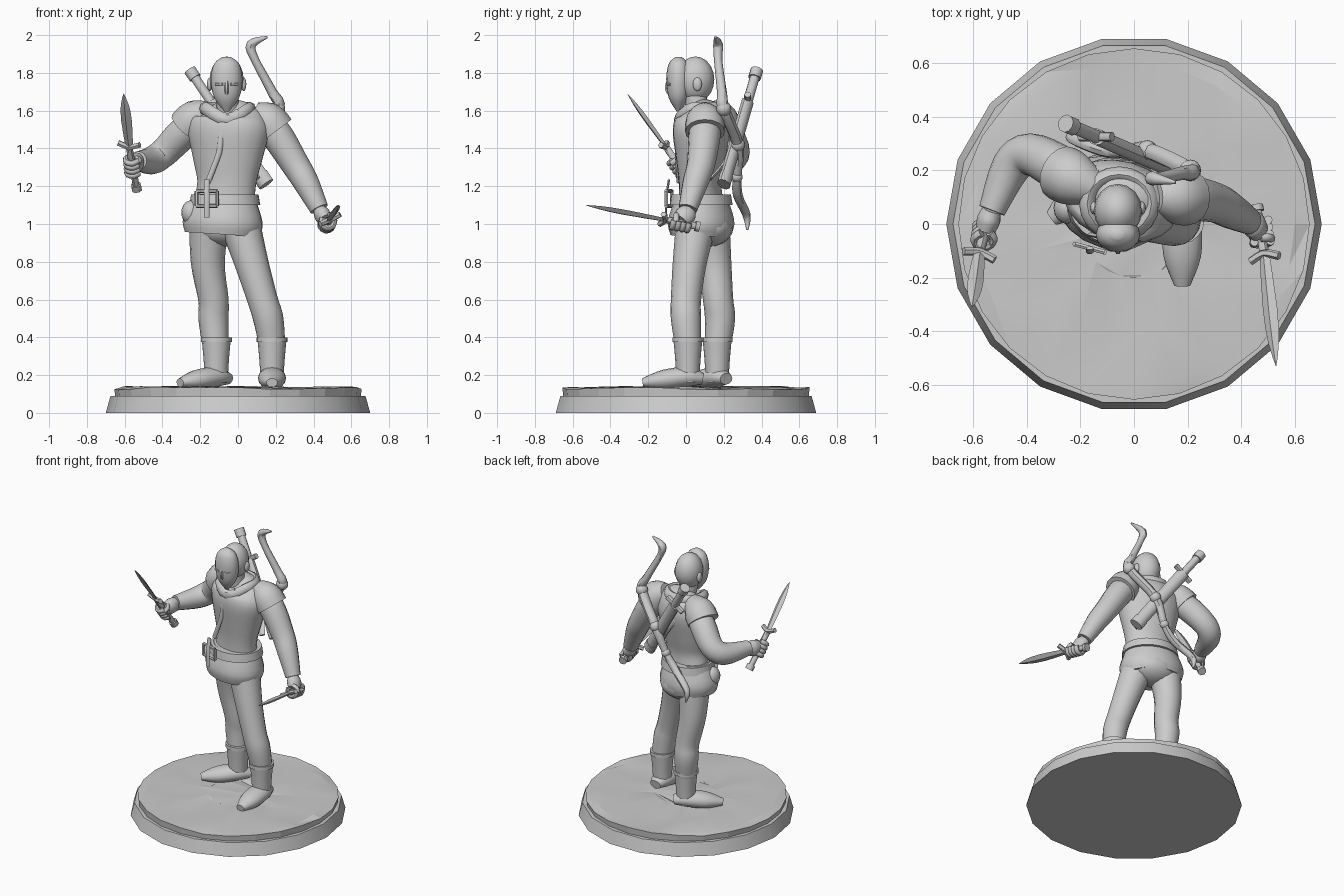
import bpy, bmesh, math, random
from mathutils import Vector, Matrix

random.seed(4)
cube = bpy.data.objects.get("Cube")
if cube:
    bpy.data.objects.remove(cube, do_unlink=True)

colour = (.6, .6, .6, 1)
grey = bpy.data.materials.new("plain_grey")
grey.use_nodes = True
grey.diffuse_color = colour
grey.node_tree.nodes["Principled BSDF"].inputs["Base Color"].default_value = colour
UP = Vector((0, 0, 1))
SIDEWAYS = Vector((1, 0, 0))
FORWARD = Vector((0, -1, 0))


def finish(name, bm, angle=45):
    bmesh.ops.recalc_face_normals(bm, faces=bm.faces)
    mesh = bpy.data.meshes.new(name)
    bm.to_mesh(mesh)
    bm.free()
    mesh.materials.append(grey)
    part = bpy.data.objects.new(name, mesh)
    bpy.context.collection.objects.link(part)
    bpy.ops.object.select_all(action="DESELECT")
    part.select_set(True)
    bpy.context.view_layer.objects.active = part
    bpy.ops.object.shade_smooth_by_angle(angle=math.radians(angle))


def bridge(bm, first, second):
    count = len(first)
    for k in range(count):
        after = (k + 1) % count
        bm.faces.new((first[k], first[after], second[after], second[k]))


def smooth_path(points, steps):
    """Pass a smooth curve through points that carry a radius."""
    path = []
    last = len(points) - 1
    for i in range(last):
        before, start = points[max(i - 1, 0)], points[i]
        end, beyond = points[i + 1], points[min(i + 2, last)]
        for k in range(steps):
            t = k / steps
            enter = (end - before) / 2
            leave = (beyond - start) / 2
            ease = t * t * (3 - 2 * t)
            path.append(start.lerp(end, ease) + enter * t * (1 - t) ** 2 - leave * t * t * (1 - t))
    return path + [points[last]]


def tube(name, points, flat=1, up=UP, sides=16, steps=4, closed=False, radius=None):
    """Skin elliptical rings along a path; the second ring radius is scaled by flat."""
    points = [Vector((*p, radius)) if radius else Vector(p) for p in points]
    path = smooth_path(points, steps)
    bm = bmesh.new()
    rings = []
    last = len(path) - 1
    for i, point in enumerate(path):
        if closed:
            along = path[(i + 1) % len(path)].xyz - path[i - 1].xyz
        else:
            along = path[min(i + 1, last)].xyz - path[max(i - 1, 0)].xyz
        along.normalize()
        across = (up - along * up.dot(along)).normalized()
        other = along.cross(across) * flat
        angles = [k * math.tau / sides for k in range(sides)]
        rings.append([bm.verts.new(point.xyz + (across * math.cos(a) + other * math.sin(a)) * point.w)
                      for a in angles])
    for first, second in zip(rings, rings[1:]):
        bridge(bm, first, second)
    if closed:
        bridge(bm, rings[-1], rings[0])
    else:
        bm.faces.new(rings[0])
        bm.faces.new(rings[-1])
    finish(name, bm)


def ball(name, centre, size):
    bm = bmesh.new()
    placing = Matrix.Translation(centre) @ Matrix.Diagonal((*size, 1))
    bmesh.ops.create_uvsphere(bm, u_segments=16, v_segments=10, radius=1, matrix=placing)
    finish(name, bm)


# Round stand with an uneven slab of ground on top
tube("stand", [(0, 0, 0, .7), (0, 0, .09, .675)], sides=18, steps=1, up=SIDEWAYS)
bm = bmesh.new()
rings = []
for radius, height in ((.65, .09), (.655, .13), (.6, .135), (.4, .135), (.2, .135)):
    ring = []
    for k in range(24):
        angle = k * math.tau / 24
        bump = random.uniform(-.008, .008) if height > .1 else 0
        ring.append(bm.verts.new((radius * math.cos(angle), radius * math.sin(angle), height + bump)))
    rings.append(ring)
for outer, inner in zip(rings, rings[1:]):
    bridge(bm, outer, inner)
bm.faces.new(rings[0])
bm.faces.new(rings[-1])
bmesh.ops.triangulate(bm, faces=bm.faces[:])
finish("ground", bm, 12)

# Legs and boots
tube("left_leg", [(0, .06, 1.04, .11), (.07, .02, .8, .09), (.13, 0, .6, .08),
                  (.16, 0, .5, .08), (.18, .01, .37, .07)], up=SIDEWAYS)
tube("right_leg", [(-.15, .12, 1.04, .11), (-.16, .15, .8, .09), (-.13, .17, .6, .08),
                   (-.13, .18, .5, .08), (-.12, .17, .37, .07)], up=SIDEWAYS)
ball("seat", (-.07, .12, .98), (.17, .13, .1))


def boot(side, ankle, toward):
    toward = toward.normalized()
    ground = Vector((*ankle, 0))
    shaft = [(*(ground + UP * z), r) for z, r in ((.16, .06), (.28, .067), (.39, .077))]
    tube(side + "_boot_shaft", shaft, up=SIDEWAYS)
    tube(side + "_boot_cuff", [ground + UP * .375, ground + UP * .4], up=SIDEWAYS, steps=1, radius=.082)
    sole = ((-.08, .18, .04), (0, .19, .07), (.13, .175, .07), (.24, .16, .03))
    tube(side + "_boot_foot", [(*(ground + toward * s + UP * z), r) for s, z, r in sole],
         flat=.75, up=toward.cross(UP))


boot("left", (.18, .01), FORWARD)
boot("right", (-.115, .165), FORWARD * .6 - SIDEWAYS * .8)

# Tunic and belt, turned slightly to the model's right
TURN = Vector((1, -.27, 0))
tube("tunic_skirt", [(-.085, .08, .945, .2), (-.08, .08, 1.02, .215), (-.07, .08, 1.15, .165)],
     flat=.8, up=TURN, sides=20)
tube("tunic_body", [(-.07, .08, 1.12, .165), (-.06, .075, 1.22, .16), (-.055, .08, 1.35, .19),
                    (-.05, .085, 1.5, .22), (-.045, .09, 1.58, .18), (-.055, .07, 1.64, .07)],
     flat=.68, up=TURN, sides=20)
tube("belt", [(-.07, .08, 1.1, .19), (-.07, .08, 1.155, .18)], flat=.87, up=TURN, sides=24, steps=1)
middle = Vector((-.165, -.09, 1.135))
for sign in (-1, 1):
    reach = TURN * .055
    rise = UP * .04
    tube("buckle_bar", [middle - reach + rise * sign, middle + reach + rise * sign], sides=6, radius=.01)
    tube("buckle_post", [middle + reach * sign - rise, middle + reach * sign + rise],
         up=SIDEWAYS, sides=6, radius=.01)
tube("belt_end", [middle + UP * .1, middle - FORWARD * -.015, middle - UP * .1 + FORWARD * .015],
     flat=.5, up=SIDEWAYS, sides=6, radius=.014)
tube("tunic_opening", [(0, -.03, 1.6), (-.08, -.05, 1.5), (-.1, -.05, 1.38), (-.16, -.04, 1.22)],
     flat=.6, up=SIDEWAYS, sides=8, radius=.015)
ball("hip_pouch", (-.25, .06, 1.06), (.05, .06, .065))
collar = []
for k in range(20):
    angle = k * math.tau / 20
    dip = max(0, -math.sin(angle)) ** 3
    collar.append((.12 * math.cos(angle) - .055, .11 * math.sin(angle) + .075, 1.61 - dip * .06))
tube("collar", collar, flat=.8, sides=8, steps=1, closed=True, radius=.037)

# Head with ears and a pointed face covering
face = Vector((-.06, -.04, 1.74))
tube("neck", [(-.05, .07, 1.55), (-.06, .045, 1.7)], up=SIDEWAYS, radius=.06)
ball("head", (-.06, .05, 1.765), (.09, .1, .122))
tube("face_cover", [(*(face + UP * rise), width) for rise, width in
                    ((-.145, .012), (-.07, .067), (.03, .083), (.11, .065), (.145, .02))],
     flat=.78, up=SIDEWAYS)
tube("nose_ridge", [face + FORWARD * .05 + UP * .03, face + FORWARD * .063 - UP * .02,
                    face + FORWARD * .05 - UP * .05], up=SIDEWAYS, sides=6, radius=.011)
for sign in (-1, 1):
    aside = SIDEWAYS * sign
    ball("ear", face + aside * .09 - FORWARD * .1, (.014, .024, .036))
    tube("eye_slit", [face + aside * .02 + FORWARD * .06, face + aside * .06 + FORWARD * .043],
         sides=6, radius=.007)

# Sleeves, and the short shoulder wings of the tunic
tube("left_arm", [(.1, .1, 1.55, .07), (.19, .1, 1.49, .085), (.3, .08, 1.32, .075),
                  (.36, .05, 1.22, .068), (.43, .01, 1.08, .05)], up=FORWARD)
tube("left_shoulder_wing", [(.08, .1, 1.59, .06), (.15, .1, 1.55, .1), (.2, .1, 1.49, .105)], up=FORWARD)
tube("right_arm", [(-.18, .15, 1.55, .07), (-.28, .21, 1.49, .085), (-.39, .26, 1.38, .078),
                   (-.46, .21, 1.335, .073), (-.53, .05, 1.335, .05)])
tube("right_shoulder_wing", [(-.14, .13, 1.59, .06), (-.22, .165, 1.56, .1), (-.27, .19, 1.51, .105)])


def armed_hand(side, pommel, guard, tip, wrist):
    """Dagger along its own axis, with a fist curled round the grip."""
    pommel, guard, tip, wrist = map(Vector, (pommel, guard, tip, wrist))
    middle = pommel.lerp(guard, .58)
    along = (tip - guard).normalized()
    back = wrist - middle
    back = (back - along * back.dot(along)).normalized()
    cross = along.cross(back)
    tube(side + "_dagger_grip", [pommel, guard], up=back, sides=8, radius=.019)
    tube(side + "_dagger_pommel", [pommel, pommel.lerp(guard, .13)], up=back, sides=8, radius=.028)
    tube(side + "_dagger_guard", [guard - cross * .06 + along * .03, guard + along * .01,
                                  guard + cross * .06 + along * .03], up=along, sides=6, radius=.016)
    blade = ((0, .02), (.5, .03), (.8, .022), (1, .001))
    tube(side + "_dagger_blade", [(*guard.lerp(tip, f), width) for f, width in blade],
         flat=.45, up=cross, sides=4, steps=2)
    tube(side + "_palm", [(*wrist, .042), (*wrist.lerp(middle, .4), .055), (*(middle + back * .015), .045)],
         flat=.8, up=along)
    for i in range(4):
        knuckle = middle + along * (i - 1.5) * .027
        curl = [knuckle + (back * math.cos(a) + cross * math.sin(a)) * .034 for a in (.5, 1.5, 2.5, 3.5, 4.5)]
        tube(side + "_finger", curl, up=along, sides=8, steps=2, radius=.016)
    thumb = [middle + along * .03 + (back * math.cos(a) - cross * math.sin(a)) * .037 for a in (.4, 1.2, 2)]
    tube(side + "_thumb", thumb, up=along, sides=8, radius=.016)


armed_hand("left", (.455, .07, .985), (.485, -.1, 1.02), (.53, -.53, 1.1), (.43, .015, 1.075))
armed_hand("right", (-.535, .05, 1.18), (-.575, -.1, 1.4), (-.605, -.31, 1.69), (-.53, .055, 1.335))

# Sheathed sword slung across the back
pommel, point = Vector((-.255, .375, 1.815)), Vector((.15, .2, 1.21))


def sword_part(name, start, end, radius, flat=1):
    tube(name, [pommel.lerp(point, start), pommel.lerp(point, end)], flat, sides=10, radius=radius)


sword_part("sword_pommel", 0, .07, .034)
sword_part("sword_hilt", .05, .3, .026)
sword_part("scabbard", .28, .95, .042, .75)
sword_part("scabbard_tip", .92, 1, .046, .75)
guard = pommel.lerp(point, .28)
swing = Vector((.06, 0, .04))
tube("sword_guard", [guard - swing, guard + swing], up=FORWARD, sides=8, radius=.018)

# Recurved bow running the other way, with bindings near the grip
bow = [(.155, .155, 1.99, .006), (.07, .17, 1.95, .026), (.09, .17, 1.87, .022), (.18, .19, 1.7, .026),
       (.21, .2, 1.61, .032), (.05, .275, 1.42, .03), (-.03, .27, 1.25, .024), (-.11, .275, 1.15, .026),
       (-.23, .32, 1.05, .022), (-.225, .325, .97, .006)]
tube("bow", bow, up=FORWARD, sides=8)
for *centre, width in bow[4:7]:
    ball("bow_binding", centre, [width * 1.25] * 3)

# Carrying strap over the shoulder
tube("back_strap", [(-.17, .06, 1.61), (-.15, .19, 1.6), (-.07, .23, 1.48), (.03, .21, 1.34), (.1, .13, 1.24)],
     flat=.5, up=SIDEWAYS, sides=6, radius=.02)
